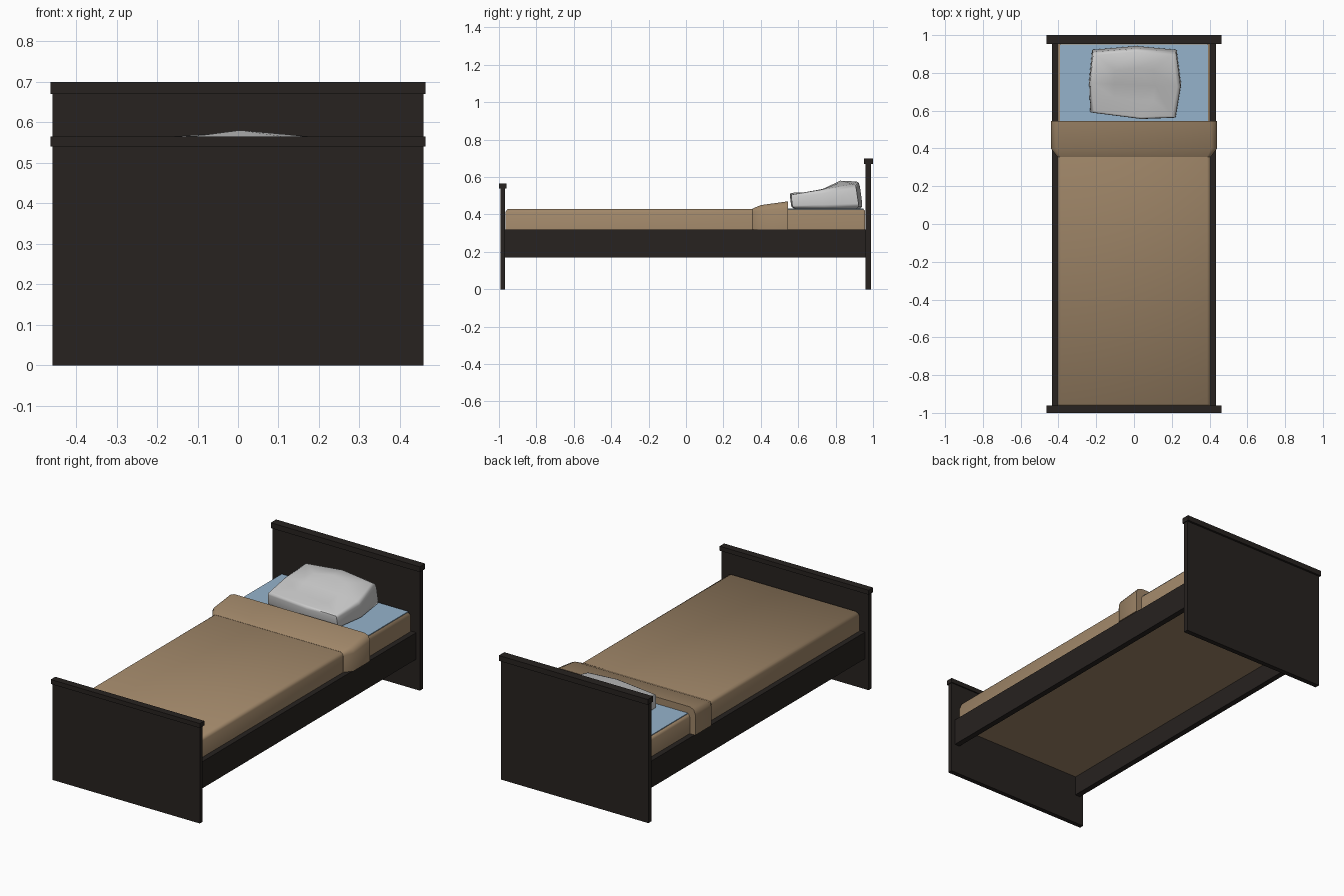
import bpy, bmesh
from math import radians

if "Cube" in bpy.data.objects:
    bpy.data.objects.remove(bpy.data.objects["Cube"])


def material(name, rgb):
    m = bpy.data.materials.new(name)
    m.diffuse_color = (*rgb, 1)
    m.use_nodes = True
    m.node_tree.nodes["Principled BSDF"].inputs["Base Color"].default_value = m.diffuse_color
    return m


WOOD = material("dark_wood", (0.02, 0.016, 0.014))
BROWN = material("brown_blanket", (0.35, 0.24, 0.14))
BLUE = material("blue_sheet", (0.3, 0.45, 0.6))


def smooth(ob, angle):
    bpy.ops.object.select_all(action='DESELECT')
    ob.select_set(True)
    bpy.context.view_layer.objects.active = ob
    bpy.ops.object.shade_smooth_by_angle(angle=radians(angle))


def box(name, x, y, z, mat):
    """Box from (min, max) ranges."""
    mid = [(r[0] + r[1]) / 2 for r in (x, y, z)]
    bpy.ops.mesh.primitive_cube_add(size=1, location=mid)
    ob = bpy.context.object
    ob.name = name
    ob.scale = [r[1] - r[0] for r in (x, y, z)]
    bpy.ops.object.transform_apply(location=False, rotation=False, scale=True)
    ob.data.materials.append(mat)
    return ob


def loft(name, rings, mat=None, angle=50):
    """Closed skin through rings with equal point counts."""
    bm = bmesh.new()
    loops = [[bm.verts.new(p) for p in ring] for ring in rings]
    n = len(loops[0])
    for a, b in zip(loops, loops[1:]):
        for i in range(n):
            j = (i + 1) % n
            bm.faces.new((a[i], a[j], b[j], b[i]))
    bm.faces.new(loops[0])
    bm.faces.new(loops[-1])
    bmesh.ops.recalc_face_normals(bm, faces=bm.faces)
    me = bpy.data.meshes.new(name)
    bm.to_mesh(me)
    bm.free()
    ob = bpy.data.objects.new(name, me)
    bpy.context.collection.objects.link(ob)
    if mat:
        me.materials.append(mat)
    smooth(ob, angle)
    return ob


def drape(y, half, top, bottom, r):
    """Cross-section with rounded top corners."""
    right = [(half, bottom), (half, top - r), (half - 0.3 * r, top - 0.3 * r), (half - r, top)]
    return [(x, y, z) for x, z in right] + [(-x, y, z) for x, z in reversed(right)]


# Headboard and footboard with cap rails
box("headboard", (-0.458, 0.458), (0.96, 0.988), (0, 0.675), WOOD)
box("headboard_cap", (-0.463, 0.463), (0.952, 1.0), (0.67, 0.70), WOOD)
box("footboard", (-0.458, 0.458), (-0.993, -0.967), (0, 0.545), WOOD)
box("footboard_cap", (-0.463, 0.463), (-1.0, -0.96), (0.54, 0.565), WOOD)

# Side rails
for side, s in (("left", -1), ("right", 1)):
    box(side + "_rail", sorted((s * 0.403, s * 0.435)), (-0.97, 0.965), (0.17, 0.32), WOOD)

# Mattress wrapped in the blanket, with softly rounded top edges
loft("mattress", [drape(-0.965, 0.403, 0.415, 0.28, 0.015),
                  drape(-0.952, 0.405, 0.43, 0.28, 0.018),
                  drape(0.945, 0.405, 0.43, 0.28, 0.018),
                  drape(0.957, 0.403, 0.42, 0.28, 0.015)], BROWN)

# Sheet exposed at the head end
box("sheet", (-0.393, 0.393), (0.53, 0.95), (0.42, 0.432), BLUE)

# Turned-back blanket fold
loft("blanket_fold", [drape(0.355, 0.406, 0.431, 0.32, 0.02),
                      drape(0.40, 0.44, 0.45, 0.32, 0.03),
                      drape(0.545, 0.44, 0.47, 0.32, 0.035)], BROWN)

# Wedge-shaped pillow: stacked outlines, rising toward the headboard
outline = [(-0.232, 0.60), (0.04, 0.565), (0.222, 0.572), (0.25, 0.74),
           (0.226, 0.925), (0.01, 0.945), (-0.222, 0.925), (-0.238, 0.76)]


def pillow_ring(scale, height):
    ring = []
    for x, y in outline:
        rise = 0.073 + 0.155 * (y - 0.56) + 0.012 * (1 - abs(x) / 0.25)
        ring.append((x * scale, 0.753 + (y - 0.753) * scale - 0.015 * height,
                     0.432 + rise * height))
    return ring


loft("pillow", [pillow_ring(0.93, 0), pillow_ring(0.99, 0.08), pillow_ring(1, 0.2),
                pillow_ring(0.985, 0.8), pillow_ring(0.965, 0.95),
                pillow_ring(0.91, 1), pillow_ring(0.45, 1.03)], angle=60)
